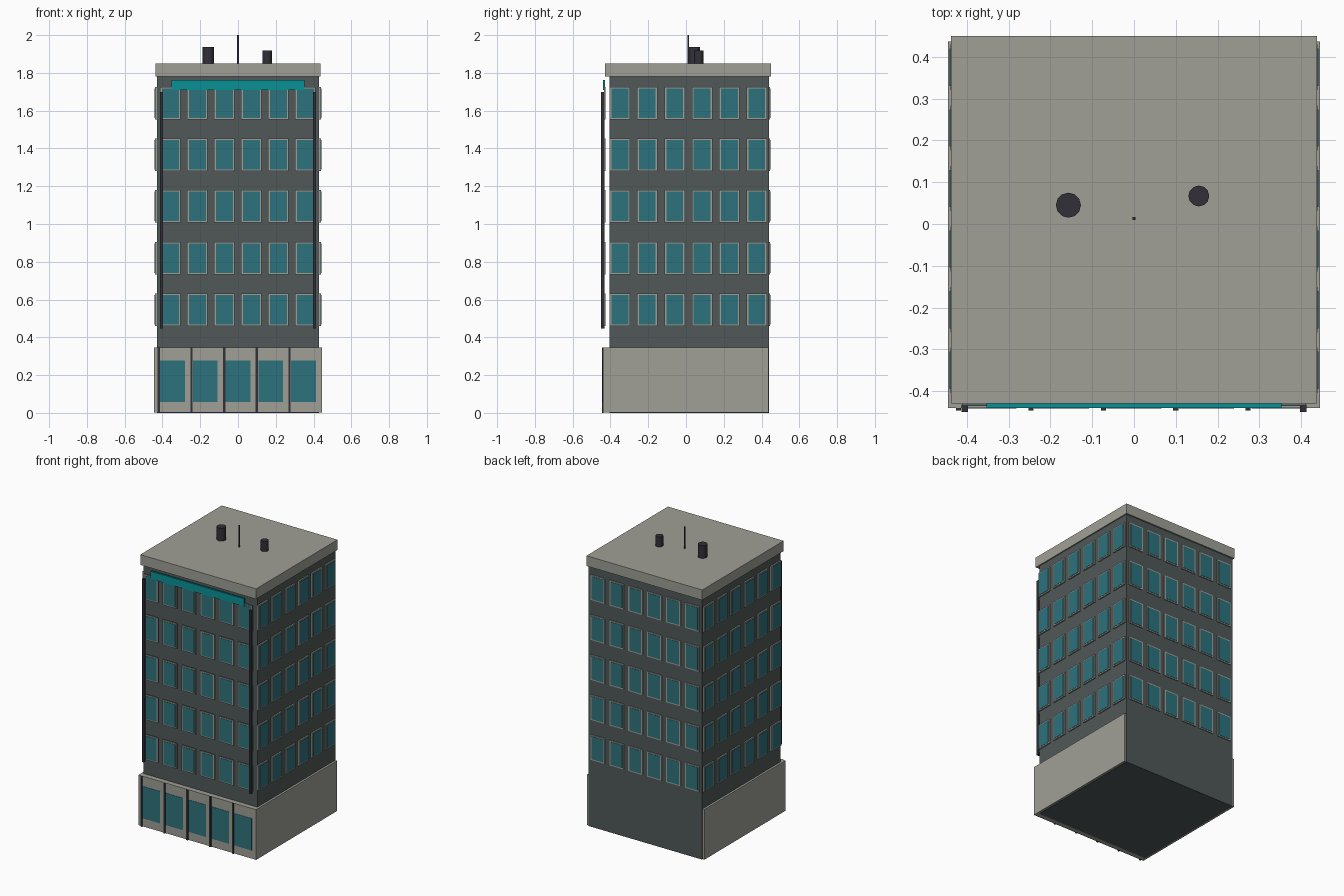
import bpy
import bmesh
import math
from mathutils import Matrix

if "Cube" in bpy.data.objects:
    bpy.data.objects.remove(bpy.data.objects["Cube"])


def material(name, r, g, b):
    m = bpy.data.materials.new(name)
    m.diffuse_color = (r, g, b, 1)
    m.use_nodes = True
    m.node_tree.nodes["Principled BSDF"].inputs["Base Color"].default_value = m.diffuse_color
    return m


CONCRETE = material("pale concrete", 0.35, 0.35, 0.31)
WALL = material("dark grey wall", 0.08, 0.098, 0.096)
GLASS = material("blue green glass", 0.026, 0.17, 0.205)
TEAL = material("bright teal", 0.003, 0.28, 0.30)
METAL = material("dark metal", 0.032, 0.030, 0.040)


def finish(name, bm, mat):
    mesh = bpy.data.meshes.new(name)
    bm.to_mesh(mesh)
    bm.free()
    mesh.materials.append(mat)
    obj = bpy.data.objects.new(name, mesh)
    bpy.context.collection.objects.link(obj)
    return obj


def boxes(name, mat, spans):
    """One object made of boxes, each given as (x0, x1, y0, y1, z0, z1)."""
    bm = bmesh.new()
    for x0, x1, y0, y1, z0, z1 in spans:
        place = Matrix.Translation(((x0 + x1) / 2, (y0 + y1) / 2, (z0 + z1) / 2))
        size = Matrix.Diagonal((x1 - x0, y1 - y0, z1 - z0, 1))
        bmesh.ops.create_cube(bm, size=1, matrix=place @ size)
    return finish(name, bm, mat)


def cylinder(name, mat, x, y, r, z0, z1, sides):
    bm = bmesh.new()
    bmesh.ops.create_cone(bm, cap_ends=True, segments=sides, radius1=r, radius2=r,
                          depth=z1 - z0,
                          matrix=Matrix.Translation((x, y, (z0 + z1) / 2)))
    return finish(name, bm, mat)


# Main masses
boxes("tower_body", WALL, [(-0.43, 0.43, -0.405, 0.44, 0, 1.84)])
boxes("ground_floor", CONCRETE, [(-0.445, 0.445, -0.44, 0.437, 0.002, 0.345)])
boxes("roof_slab", CONCRETE, [(-0.438, 0.438, -0.43, 0.45, 1.78, 1.85)])

# Upper windows: frame plate with a glass plate on it, 6 columns by 5 rows
ROWS = [0.546 + 0.2735 * i for i in range(5)]
FRONT_COLS = [-0.358 + 0.143 * i for i in range(6)]
SIDE_COLS = [-0.35 + 0.145 * i for i in range(6)]


def windows(side, cols, axis, inner, middle, outer):
    for part, mat, w, h, a, b in (("frames", CONCRETE, 0.108, 0.172, inner, middle),
                                  ("glass", GLASS, 0.089, 0.156, inner, outer)):
        a, b = min(a, b), max(a, b)
        spans = []
        for z in ROWS:
            for c in cols:
                along = (c - w / 2, c + w / 2)
                flat = along + (a, b) if axis == "y" else (a, b) + along
                spans.append(flat + (z - h / 2, z + h / 2))
        boxes(f"{side}_window_{part}", mat, spans)


windows("front", FRONT_COLS, "y", -0.426, -0.433, -0.435)
windows("back", FRONT_COLS, "y", 0.439, 0.446, 0.448)
windows("right", SIDE_COLS, "x", 0.429, 0.439, 0.441)
windows("left", SIDE_COLS, "x", -0.429, -0.439, -0.441)

# Shop windows and the thin posts between them
boxes("shop_glass", GLASS,
      [(c - 0.066, c + 0.066, -0.442, -0.436, 0.058, 0.277)
       for c in (-0.347 + 0.1735 * i for i in range(5))])
boxes("shop_posts", METAL,
      [(c - 0.006, c + 0.006, -0.446, -0.436, 0, 0.345)
       for c in (-0.42 + 0.1733 * i for i in range(5))])

# Front trim: two vertical fins and the blank sign band
boxes("front_fins", METAL,
      [(s * 0.405 - 0.008, s * 0.405 + 0.008, -0.45, -0.432, 0.447, 1.70) for s in (-1, 1)])
boxes("sign_band", TEAL, [(-0.353, 0.353, -0.44, -0.428, 1.71, 1.763)])

# Roof equipment
cylinder("large_vent", METAL, -0.157, 0.045, 0.03, 1.845, 1.937, 12)
cylinder("small_vent", METAL, 0.155, 0.067, 0.025, 1.845, 1.918, 12)
boxes("antenna", METAL, [(-0.004, 0.004, 0.009, 0.017, 1.845, 2.0)])
